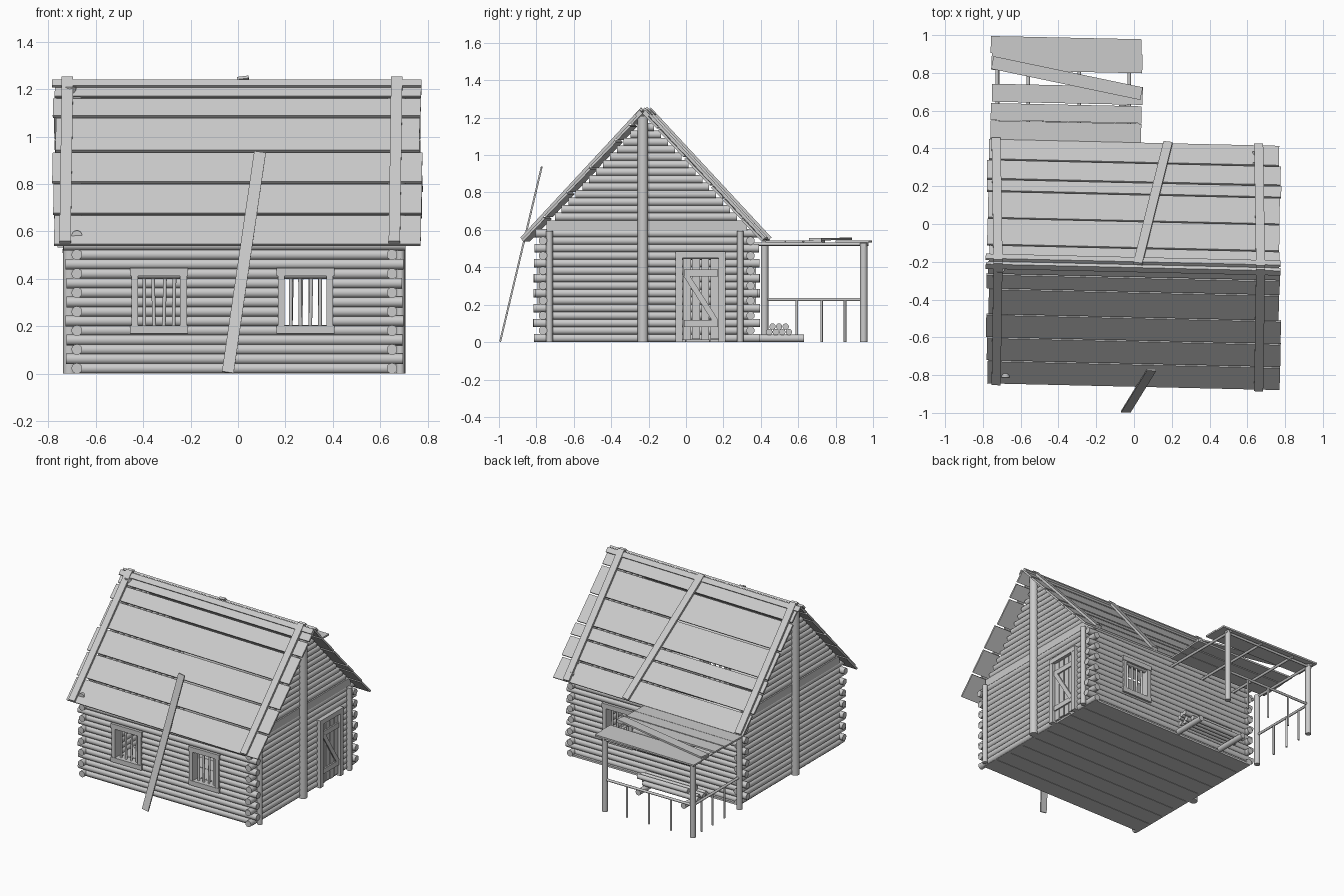
import bpy, bmesh, math, random
from mathutils import Vector as V, Matrix

if "Cube" in bpy.data.objects:
    bpy.data.objects.remove(bpy.data.objects["Cube"])

random.seed(4)
parts = {}


def get(name):
    if name not in parts:
        parts[name] = bmesh.new()
    return parts[name]


def frame(a, b, hint):
    # matrix with z along a->b and y close to the hint direction
    z = (b - a).normalized()
    x = hint.cross(z).normalized()
    y = z.cross(x)
    m = Matrix((x, y, z)).transposed().to_4x4()
    m.translation = (a + b) / 2
    return m


def log(name, a, b, r, n=14):
    a, b = V(a), V(b)
    hint = V((0, 0, 1)) if abs((b - a).normalized().z) < .9 else V((0, 1, 0))
    bmesh.ops.create_cone(get(name), cap_ends=True, segments=n, radius1=r, radius2=r,
                          depth=(b - a).length, matrix=frame(a, b, hint))


def board(name, a, b, width, thick, normal):
    a, b = V(a), V(b)
    m = frame(a, b, V(normal)) @ Matrix.Diagonal((width, thick, (b - a).length, 1))
    bmesh.ops.create_cube(get(name), size=1, matrix=m)


def box(name, lo, hi):
    lo, hi = V(lo), V(hi)
    m = Matrix.Translation((lo + hi) / 2) @ Matrix.Diagonal((*(hi - lo), 1))
    bmesh.ops.create_cube(get(name), size=1, matrix=m)


XL, XR, YF, YB, YC = -.68, .65, -.765, .345, -.215
ZLO, ZHI, R = .195, .42, .0225


# Log walls, each course split around its openings
def wall(name, axis, at, lo, hi, ext, parity, openings):
    for i in range(15):
        z = .022 + .04 * i
        e = ext + random.uniform(-.008, .008) if i % 2 == parity else 0
        spans, start = [], lo - e
        for o in openings:
            if o[2] < z < o[3]:
                spans.append((start, o[0]))
                start = o[1]
        spans.append((start, hi + e))
        for s, t in spans:
            if axis == 0:
                log(name, (s, at, z), (t, at, z), R)
            else:
                log(name, (at, s, z), (at, t, z), R)


windows = [(-.333, YF, -1), (.285, YF, -1), (.285, YB, 1)]
hole = lambda x: (x - .095, x + .095, ZLO, ZHI)
wall("front_wall_logs", 0, YF, XL, XR, .05, 1, [hole(-.333), hole(.285)])
wall("back_wall_logs", 0, YB, XL, XR, .05, 1, [hole(.285)])
wall("left_wall_logs", 1, XL, YF, YB, .045, 0, [])
wall("right_wall_logs", 1, XR, YF, YB, .045, 0, [(-.03, .19, -1, .46)])

# Gables: tie board, shrinking logs, tall centre post
for side, x in (("left", XL), ("right", XR)):
    box(side + "_gable_tie_board", (x - .02, YF + .02, .595), (x + .02, YB - .02, .65))
    for i in range(14):
        z = .67 + .04 * i
        h = max((1.215 - z) * .92 - .015, .01)
        log(side + "_gable_logs", (x, YC - h, z), (x, YC + h, z), R)
    log(side + "_gable_post", (x + math.copysign(.03, x), YC - .015, 0),
        (x + math.copysign(.03, x), YC - .015, 1.21), .028, 16)
for y in (-.73, .29):
    log("right_wall_posts", (XR + .035, y, 0), (XR + .035, y, .595), .018)

# Floor planks
for i in range(9):
    y = -.775 + i * .129
    box("floor_planks", (XL - .01, y, 0), (XR + .01, y + .126, .014))

# Windows: frame boards and upright bars
for k, (x, y, s) in enumerate(windows):
    n = "window_frame_%d" % (k + 1)
    y0, y1 = y - .03, y + .03
    for sx in (-1, 1):
        c = x + sx * .103
        box(n, (c - .014, y0, .18), (c + .014, y1, .445))
    for z in (.187, .428):
        box(n, (x - .122, y0 - .003, z - .017), (x + .122, y1 + .003, z + .017))
    for i in range(4):
        bx = x - .062 + .041 * i
        log("window_bars_%d" % (k + 1), (bx, y, .2), (bx + random.uniform(-.006, .006), y, .415), .008, 10)

# Door: frame, planks with slits, braces
DX = XR + .032
for y in (-.037, .193):
    box("door_frame", (XR - .025, y - .018, 0), (DX + .012, y + .018, .465))
box("door_frame", (XR - .025, -.055, .45), (DX + .014, .211, .485))
for i in range(4):
    y = -.016 + i * .049
    box("door_planks", (DX - .02, y, .01 + .006 * (i % 2)), (DX - .006, y + .042, .447))
for z in (.1, .37):
    box("door_braces", (DX - .006, -.012, z - .018), (DX + .004, .17, z + .018))
board("door_braces", (DX, -.0, .36), (DX, .16, .11), .03, .009, (1, 0, 0))


# Roof: local slope coordinates (side, distance from ridge, x, lift)
def slope(side, u, x, lift=0.0):
    n = V((0, side * .695, .645)).normalized()
    return V((x, YC + side * .645 * u - .023 * x, 1.232 - .695 * u)) + n * lift


cuts = {-1: [0, .1, .22, .43, .62, .81, 1], 1: [0, .13, .35, .57, .67, .83, 1]}
for side, label in ((-1, "front"), (1, "back")):
    nrm = V((0, side * .695, .645)).normalized()
    for k, (u0, u1) in enumerate(zip(cuts[side], cuts[side][1:])):
        u, w = (u0 + u1) / 2, (u1 - u0) * .948
        e0, e1 = random.uniform(-.012, .006), random.uniform(-.006, .012)
        board(label + "_roof_planks", slope(side, u, -.772 + e0), slope(side, u, .772 + e1),
              w - .012, .013, nrm + V((0, 0, .02)))
    board(label + "_ridge_board", slope(side, .022, -.785, .012), slope(side, .022, .775, .012), .036, .013, nrm)
    for x in (-.72, .67):
        board(label + "_roof_battens", slope(side, -.01, x, .015), slope(side, .99, x - .01, .015), .048, .016, nrm)
nrm = V((0, .695, .645))
board("loose_roof_batten", slope(1, -.01, .02, .016), slope(1, .99, .18, .016), .048, .016, nrm)

# Plank leaning against the front eave
board("leaning_plank", (-.043, -.993, .005), (.093, -.772, .935), .05, .01, (0, -1, .25))

# Porch: roof planks, beams, posts
for y, w in ((.49, .105), (.59, .09), (.69, .095), (.86, .1), (.945, .09)):
    e = random.uniform(-.006, .006)
    board("porch_roof_planks", (-.755 + e, y + .005, .538), (.043 + e, y - .012, .538), w, .012, (0, 0, 1))
board("porch_loose_plank", (-.75, .855, .552), (.04, .69, .55), .068, .012, (0, 0, 1))
for x in (-.725, -.56, -.29, -.025):
    log("porch_beams", (x, .36, .524), (x, .975, .524), .009, 10)
log("porch_beams", (-.74, .955, .518), (.0, .955, .518), .009, 10)
for x, y in ((-.72, .95), (-.02, .95), (-.72, .42)):
    log("porch_posts", (x, y, 0), (x, y, .53), .02)

# Railing along the left and back of the porch
log("porch_rail", (-.72, .42, .228), (-.72, .95, .228), .009, 10)
log("porch_rail", (-.72, .95, .228), (-.02, .95, .228), .009, 10)
for i in range(1, 4):
    y, x = .42 + .53 * i / 4 + .04, -.72 + .7 * i / 4
    log("porch_balusters", (-.72, min(y, .85), 0), (-.72, min(y, .85), .228), .007, 8)
    log("porch_balusters", (x, .95, 0), (x, .95, .228), .007, 8)

# Firewood pile on two bearers
for x in (-.06, -.42):
    log("woodpile_bearers", (x, .39, .02), (x, .63, .02), .02)
for i in range(4):
    e = random.uniform(-.03, .03)
    log("woodpile_logs", (-.46 + e, .445 + .035 * i, .054), (-.02 + e, .445 + .035 * i, .054), .017)
for i in range(3):
    e = random.uniform(-.03, .03)
    log("woodpile_logs", (-.42 + e, .463 + .035 * i, .083), (-.02 + e, .463 + .035 * i, .083), .017)

# Turn every part into an object, smooth on the logs, sharp on the boards
for name, bm in parts.items():
    me = bpy.data.meshes.new(name)
    bmesh.ops.recalc_face_normals(bm, faces=bm.faces)
    bm.to_mesh(me)
    bm.free()
    ob = bpy.data.objects.new(name, me)
    bpy.context.collection.objects.link(ob)
    bpy.ops.object.select_all(action='DESELECT')
    ob.select_set(True)
    bpy.context.view_layer.objects.active = ob
    bpy.ops.object.shade_smooth_by_angle(angle=math.radians(50))
